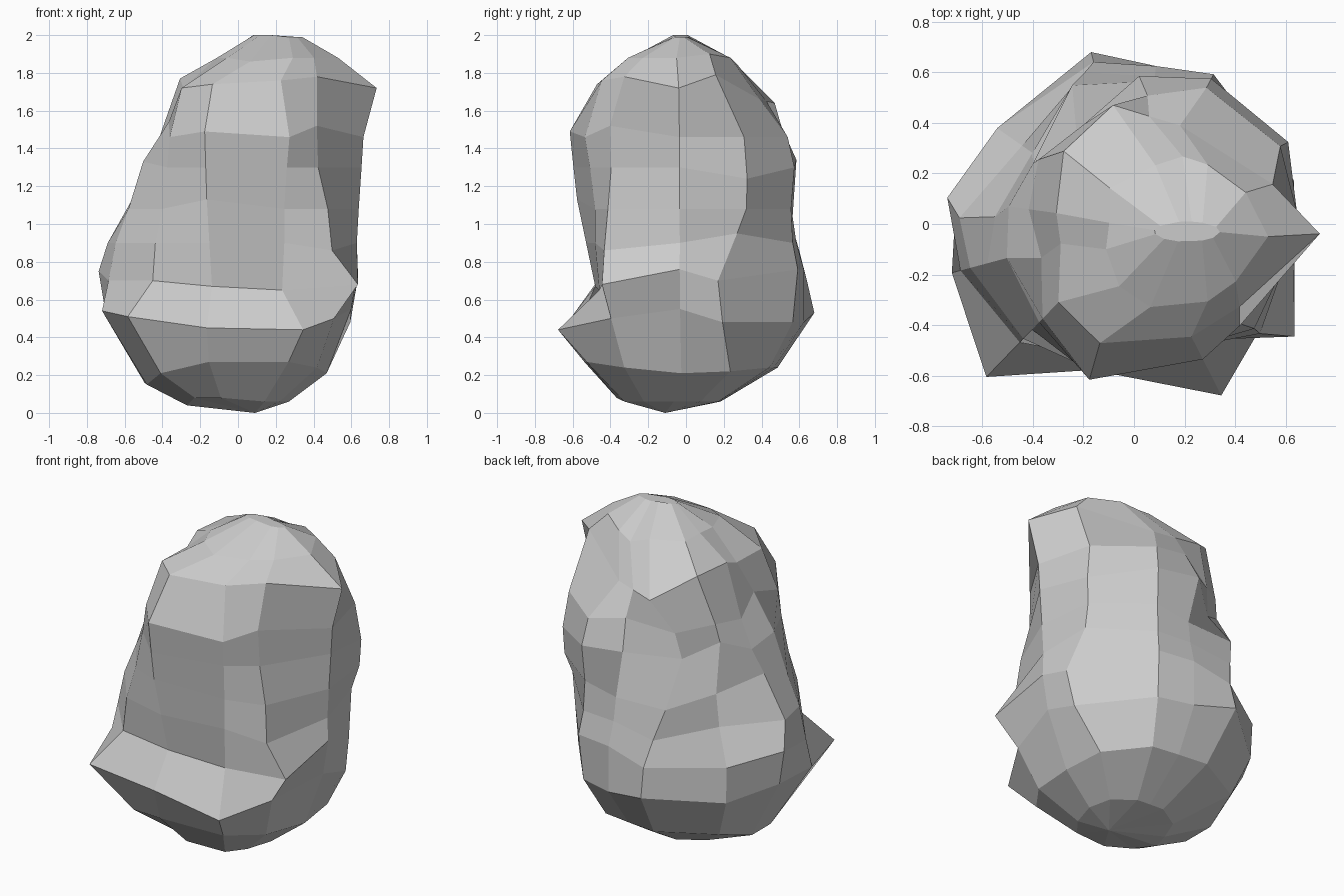
import bpy, bmesh
from math import sin, cos, radians

# Directions of the boulder's vertical ridges (degrees from +x)
ANGLES = [-3, 28, 62, 82, 104, 145, 172, 195, 226, 254, 297, 322]
bm = bmesh.new()
rings = []


def ring(z, radii, cx=0.0, cy=0.0, lift={}, turn={}):
    """Cross-section by radius per ridge; lift and turn shift single corners."""
    verts = []
    for i, r in enumerate(radii):
        a = radians(ANGLES[i] + turn.get(i, 0))
        verts.append(bm.verts.new((cx + r * cos(a), cy + r * sin(a), z + lift.get(i, 0))))
    rings.append(verts)


# Rounded underside
ring(0.06, [.27, .27, .25, .23, .24, .25, .24, .28, .33, .33, .31, .28], 0, -.05,
     {6: -.02, 7: -.02, 8: .02, 9: .02})
ring(0.24, [.47, .50, .50, .47, .50, .54, .50, .50, .59, .56, .59, .53],
     lift={0: -.03, 1: -.02, 6: -.08, 7: -.09, 8: -.03, 9: .03, 10: .03})
# Wide base with the front ledge
ring(0.48, [.60, .625, .64, .63, .70, .65, .71, .745, .84, .60, .76, .645],
     lift={0: .07, 4: .05, 6: .06, 7: .06, 8: .03, 9: -.03, 10: -.04, 11: .02},
     turn={1: -10})
ring(0.70, [.635, .655, .67, .63, .66, .66, .745, .71, .65, .50, .515, .775],
     lift={0: .06, 2: .06, 3: .06, 6: .05, 9: -.03, 10: -.05, 11: -.02},
     turn={1: -13, 11: 3})
# Waist
ring(0.90, [.63, .64, .64, .59, .63, .54, .69, .67, .63, .55, .54, .66],
     lift={1: .05, 4: -.04, 11: -.04}, turn={1: -3, 4: 4, 6: 6, 11: -3})
ring(1.08, [.64, .68, .63, .57, .60, .49, .55, .60, .58, .60, .54, .63],
     lift={3: -.04, 4: -.04, 6: .07, 9: .05}, turn={4: 10, 6: 5, 11: -3})
# Overhanging head, tucked in at the back left
ring(1.30, [.655, .69, .65, .585, .43, .465, .50, .52, .54, .62, .57, .58],
     lift={1: -.06, 3: .04, 4: -.02, 5: .08, 7: .03}, turn={3: 6, 4: 18, 5: 4, 11: -5})
ring(1.46, [.665, .655, .61, .51, .44, .455, .42, .39, .52, .64, .60, .58],
     lift={3: .05, 4: -.02, 5: .03, 7: .08, 9: .03, 11: .06},
     turn={3: 2, 4: 13, 5: 1, 7: 5, 11: -6})
ring(1.72, [.735, .57, .43, .43, .477, .40, .31, .30, .43, .49, .50, .53],
     lift={1: .07, 2: -.06, 3: -.07, 4: -.08, 5: .05, 6: .05, 9: .02, 10: .04, 11: .06},
     turn={1: -12, 2: 3, 4: -4, 5: -11})
ring(1.88, [.38, .33, .30, .30, .27, .30, .25, .27, .30, .31, .31, .32], .15, -.03,
     {1: .02, 3: -.03, 9: -.02})
# Narrow flat crest
rings.append([bm.verts.new((.21 + .13 * cos(radians(a)), -.03 + .04 * sin(radians(a)),
                            1.99 if cos(radians(a)) > 0 else 2.0)) for a in ANGLES])

# Facets between neighbouring rings
n = len(ANGLES)
for low, high in zip(rings, rings[1:]):
    for i in range(n):
        j = (i + 1) % n
        bm.faces.new((low[i], low[j], high[j], high[i]))
bm.faces.new(rings[-1])

# Bottom point
foot = bm.verts.new((.09, -.11, 0))
for i in range(n):
    bm.faces.new((rings[0][(i + 1) % n], rings[0][i], foot))

bmesh.ops.recalc_face_normals(bm, faces=bm.faces)
mesh = bpy.data.meshes.new("boulder")
bm.to_mesh(mesh)
bm.free()
bpy.context.collection.objects.link(bpy.data.objects.new("boulder", mesh))
